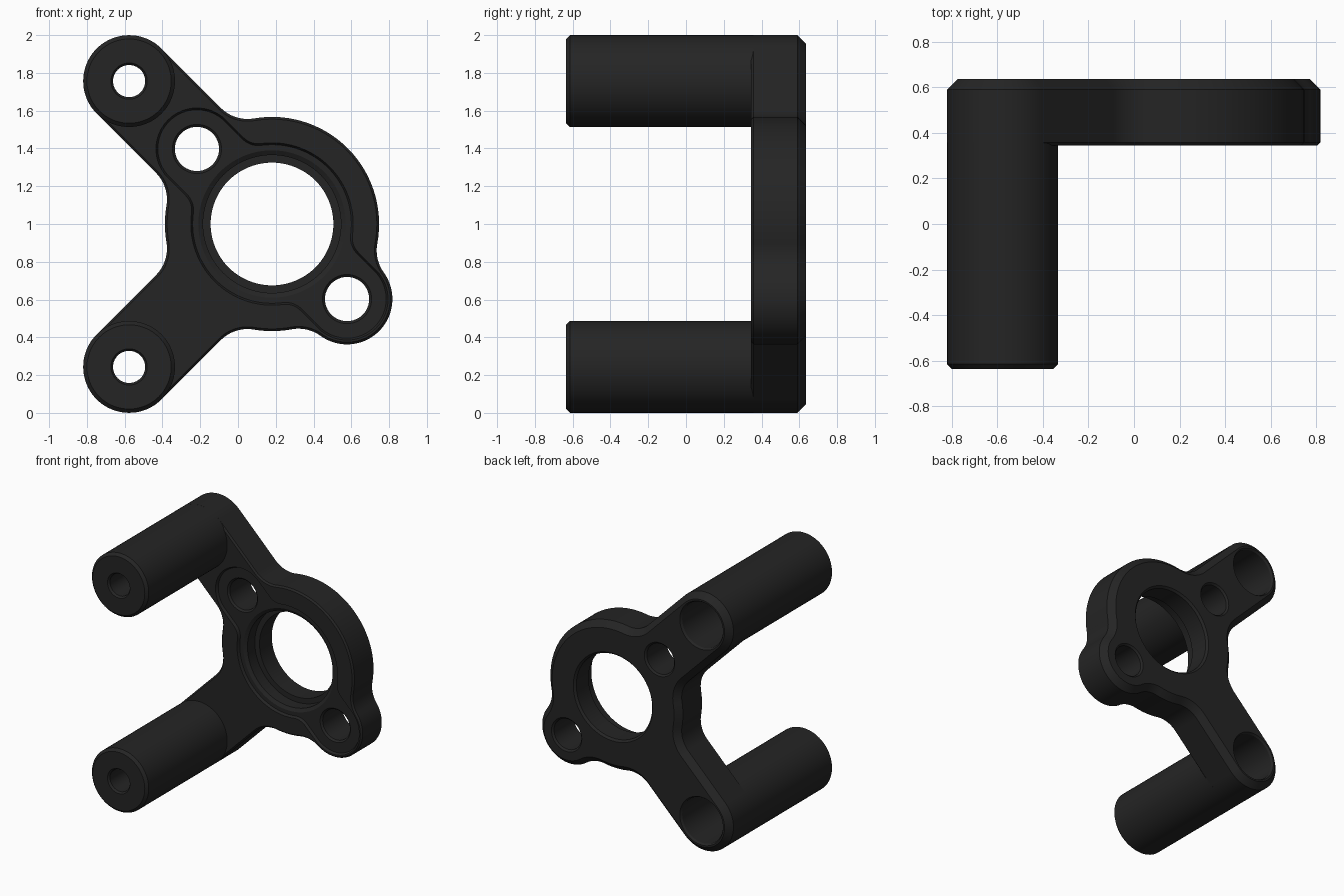
import bpy, bmesh, math
from math import sin, cos, atan2, sqrt, radians, ceil, pi

if "Cube" in bpy.data.objects:
    bpy.data.objects.remove(bpy.data.objects["Cube"])

CX, CZ = 0.18, 1.0            # centre of the big ring
POST_D, LUG_D = 1.07, 0.562   # distances from ring centre along the diagonals
FRONT, BACK = 0.345, 0.635    # plate faces

black = bpy.data.materials.new("matte_black")
black.diffuse_color = (0.018, 0.018, 0.018, 1)
black.use_nodes = True
black.node_tree.nodes["Principled BSDF"].inputs["Base Color"].default_value = black.diffuse_color


def arc(cx, cy, r, a0, a1, n):
    return [(cx + r * cos(a0 + (a1 - a0) * i / n), cy + r * sin(a0 + (a1 - a0) * i / n))
            for i in range(n + 1)]


def outline(R, arms, f, off=0.0):
    """Ring of radius R with filleted radial arms (angle, distance, half width); off insets it."""
    R, f = R - off, f + off
    parts = []
    for ang, d, w in arms:
        w -= off
        u = sqrt((R + f) ** 2 - (w + f) ** 2)
        v = w + f
        if u > d:  # short arm: fillet touches the round end directly
            u = (d * d + (R + f) ** 2 - (w + f) ** 2) / (2 * d)
            v = sqrt((R + f) ** 2 - u * u)
            tip, start = atan2(v, u - d), atan2(-v, d - u)
        else:      # long arm: fillet touches the straight side
            tip, start = pi / 2, -pi / 2
        half = arc(d, 0, w, 0, tip, 20) + arc(u, v, f, start, atan2(-v, -u), 12)
        local = [(x, -y) for x, y in reversed(half)] + half[1:]
        c, s = cos(radians(ang)), sin(radians(ang))
        parts.append((radians(ang), atan2(v, u),
                      [(x * c - y * s, x * s + y * c) for x, y in local]))
    pts = []
    for i, (a, phi, loc) in enumerate(parts):
        b, phi2, _ = parts[(i + 1) % len(parts)]
        if b <= a:
            b += 2 * pi
        n = ceil((b - a) / radians(6))
        pts += loc + arc(0, 0, R, a + phi, b - phi2, n)[1:-1]
    clean = []
    for x, z in pts:
        clean.append((CX + x, CZ + z))
    return clean


def loft(name, sections):
    """Skin matching closed sections [(y, points)] and cap both ends."""
    bm = bmesh.new()
    rings = [[bm.verts.new((x, y, z)) for x, z in pts] for y, pts in sections]
    for A, B in zip(rings, rings[1:]):
        for i in range(len(A)):
            j = (i + 1) % len(A)
            bm.faces.new((A[i], A[j], B[j], B[i]))
    bm.faces.new(rings[0])
    bm.faces.new(rings[-1])
    bmesh.ops.remove_doubles(bm, verts=bm.verts, dist=1e-5)
    bmesh.ops.recalc_face_normals(bm, faces=bm.faces)
    me = bpy.data.meshes.new(name)
    bm.to_mesh(me)
    bm.free()
    me.materials.append(black)
    ob = bpy.data.objects.new(name, me)
    bpy.context.collection.objects.link(ob)
    return ob


def lathe(name, x, z, profile, n=64):
    return loft(name, [(y, arc(x, z, r, 0, 2 * pi, n)[:-1]) for y, r in profile])


def cut(ob, cutters):
    bpy.context.view_layer.objects.active = ob
    for c in cutters:
        m = ob.modifiers.new("cut", 'BOOLEAN')
        m.operation, m.solver, m.object = 'DIFFERENCE', 'EXACT', c
        bpy.ops.object.modifier_apply(modifier=m.name)


def on_diagonal(angle, d):
    return CX + d * cos(radians(angle)), CZ + d * sin(radians(angle))


# Plate: ring, two long arms and one short lug, chamfered front and back
arms = [(135, POST_D, 0.243), (225, POST_D, 0.243), (315, LUG_D, 0.24)]
plate = loft("mounting_plate", [(y, outline(0.567, arms, 0.2, off)) for y, off in
                                ((FRONT, 0.012), (FRONT + 0.012, 0),
                                 (BACK - 0.045, 0), (BACK, 0.045))])

# Posts at the ends of the long arms
posts, bores = [], []
for label, ang in (("upper", 135), ("lower", 225)):
    x, z = on_diagonal(ang, POST_D)
    posts.append(lathe(label + "_post", x, z, [(-0.635, 0.223), (-0.615, 0.243), (FRONT + 0.02, 0.243)]))
    # Screw hole with a deep counterbore from the back
    bores.append(lathe(label + "_bore", x, z, [(-0.65, 0.107), (-0.62, 0.085), (-0.35, 0.085),
                                               (-0.35, 0.175), (0.62, 0.175), (0.65, 0.195)]))

# Shallow front recess around the ring and both bolt holes
recess = loft("front_recess", [(y, outline(0.43, [(135, LUG_D, 0.217), (315, LUG_D, 0.217)], 0.11, o))
                               for y, o in ((0.3, 0), (FRONT, 0), (FRONT + 0.02, 0.01))])
# Stepped centre opening
centre = lathe("centre_bore", CX, CZ, [(0.3, 0.39), (0.365, 0.39), (0.38, 0.365), (0.47, 0.365),
                                       (0.47, 0.325), (0.62, 0.325), (0.65, 0.355)], 96)
# Bolt holes on the upper arm and the lug
bolts = [lathe("bolt_hole", *on_diagonal(a, LUG_D),
               [(0.3, 0.13), (0.365, 0.13), (0.378, 0.117), (0.622, 0.117), (0.65, 0.145)], 48)
         for a in (135, 315)]

cut(plate, [recess, centre] + bolts + bores)
for post, bore in zip(posts, bores):
    cut(post, [bore])

for helper in [recess, centre] + bolts + bores:
    bpy.data.objects.remove(helper)

# Smooth curved walls, keep chamfers crisp
bpy.ops.object.select_all(action='DESELECT')
for ob in [plate] + posts:
    ob.select_set(True)
bpy.context.view_layer.objects.active = plate
bpy.ops.object.shade_smooth_by_angle(angle=radians(25))
